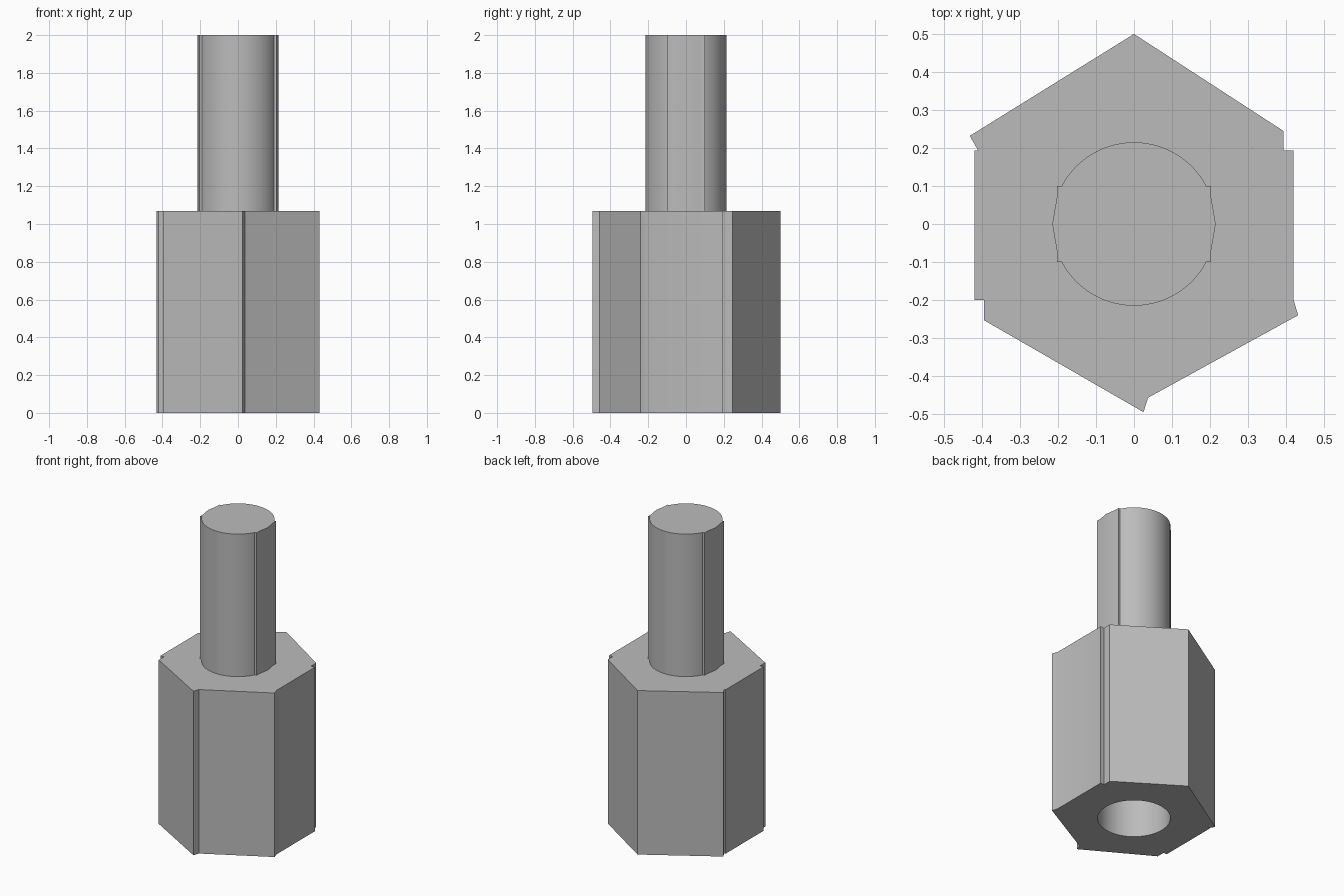
import bpy
import bmesh
from math import sin, cos, pi, radians, asin

if "Cube" in bpy.data.objects:
    bpy.data.objects.remove(bpy.data.objects["Cube"], do_unlink=True)

BODY_TOP, TOP = 1.07, 2.0
RADIUS = 0.215

grey = bpy.data.materials.new("plain grey")
grey.use_nodes = True
colour = (0.5, 0.5, 0.5, 1)
grey.diffuse_color = colour
grey.node_tree.nodes["Principled BSDF"].inputs["Base Color"].default_value = colour


def prism(name, outline, bottom, top):
    """Extrude a counter-clockwise outline from bottom to top."""
    bm = bmesh.new()
    base = bm.faces.new([bm.verts.new((x, y, bottom)) for x, y in outline])
    out = bmesh.ops.extrude_face_region(bm, geom=[base], use_keep_orig=True)
    for v in out["geom"]:
        if isinstance(v, bmesh.types.BMVert):
            v.co.z = top
    bmesh.ops.recalc_face_normals(bm, faces=bm.faces)
    mesh = bpy.data.meshes.new(name)
    bm.to_mesh(mesh)
    bm.free()
    mesh.materials.append(grey)
    obj = bpy.data.objects.new(name, mesh)
    bpy.context.collection.objects.link(obj)
    return obj


def arc(radius, start, end, steps):
    angles = [start + (end - start) * i / steps for i in range(steps + 1)]
    return [(radius * cos(a), radius * sin(a)) for a in angles]


def smooth(obj):
    bpy.ops.object.select_all(action='DESELECT')
    obj.select_set(True)
    bpy.context.view_layer.objects.active = obj
    bpy.ops.object.shade_smooth_by_angle(angle=radians(25))


# Hexagonal body with small notches and lips at its corners
hexagon = [(0, 0.5), (-0.432, 0.232), (-0.41, 0.193), (-0.42, 0.193),
           (-0.42, -0.2), (-0.395, -0.2), (-0.395, -0.253), (0.025, -0.495),
           (0.037, -0.457), (0.432, -0.24), (0.42, -0.2), (0.42, 0.193),
           (0.393, 0.193), (0.393, 0.245)]
body = prism("hex_body", hexagon, 0, BODY_TOP)

# Blind round hole in the underside
cutter = prism("hole_cutter", arc(RADIUS, 0, 2 * pi, 64)[:-1], -0.1, 0.8)
cutter.hide_render = True
cutter.hide_viewport = True
cut = body.modifiers.new("hole", 'BOOLEAN')
cut.operation = 'DIFFERENCE'
cut.solver = 'EXACT'
cut.object = cutter
bpy.context.view_layer.objects.active = body
bpy.ops.object.modifier_apply(modifier=cut.name)
bpy.data.objects.remove(cutter, do_unlink=True)
smooth(body)

# Round stud with a shallow raised strip along each side
HALF, FLAT = 0.1, 0.203
edge = asin(HALF / RADIUS)
half_outline = [(RADIUS, 0), (FLAT, 0.07), (FLAT, HALF)]
half_outline += arc(RADIUS, edge, pi - edge, 40)
half_outline += [(-FLAT, HALF), (-FLAT, 0.07)]
outline = half_outline + [(-x, -y) for x, y in half_outline]
stud = prism("stud", outline, BODY_TOP - 0.02, TOP)
smooth(stud)
